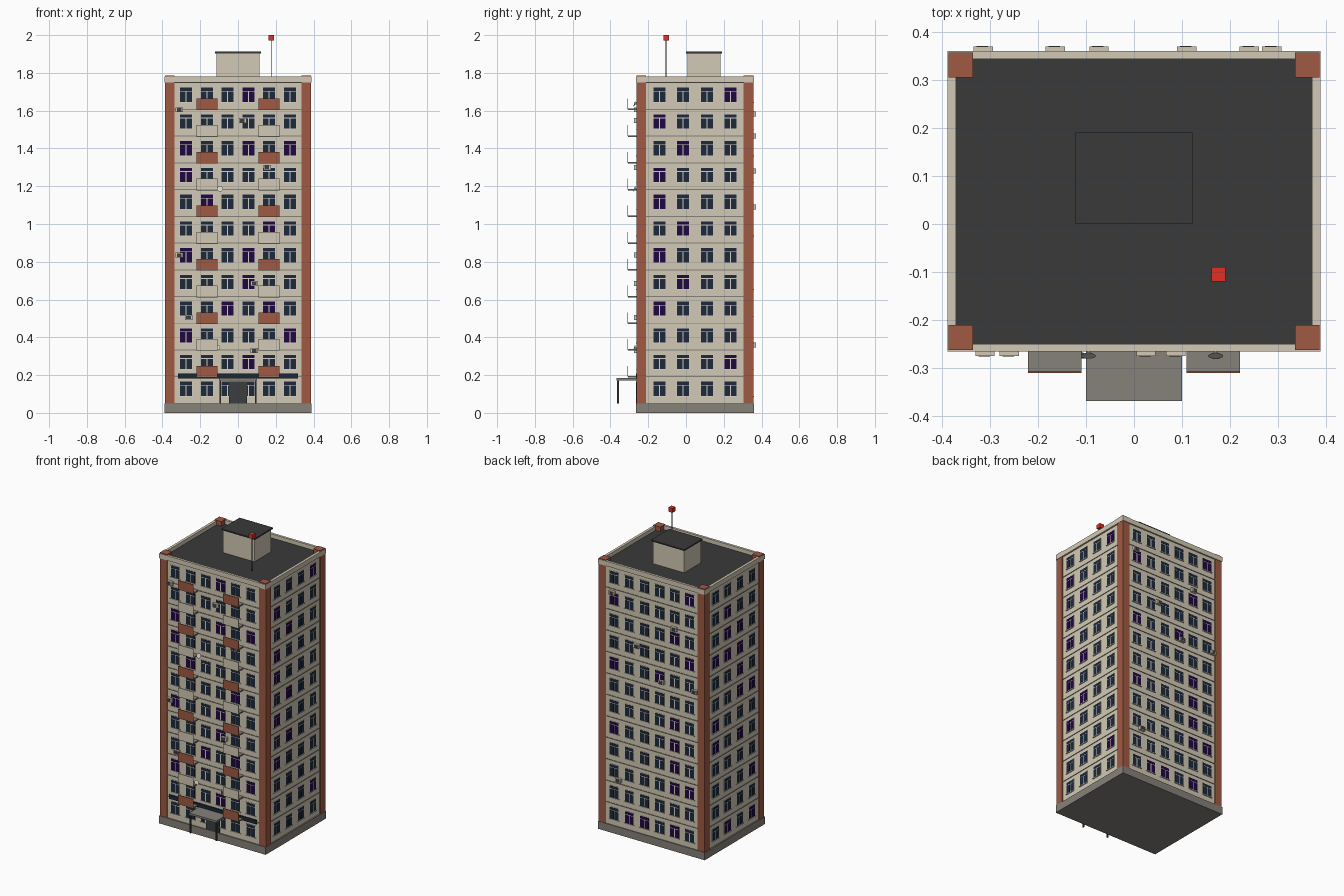
import bpy, bmesh, math, random
from mathutils import Matrix

if "Cube" in bpy.data.objects:
    bpy.data.objects.remove(bpy.data.objects["Cube"])

random.seed(4)

# ---------- colours ----------
COLOURS = {
    "cream_panel": (0.65, 0.59, 0.465), "brick": (0.35, 0.10, 0.055),
    "roof_felt": (0.042, 0.042, 0.042), "concrete": (0.24, 0.22, 0.195),
    "glass": (0.012, 0.022, 0.043), "purple_glass": (0.014, 0.002, 0.052),
    "window_frame": (0.70, 0.66, 0.57), "dark_metal": (0.045, 0.047, 0.05),
    "beacon_red": (0.75, 0.03, 0.016), "sign_navy": (0.011, 0.020, 0.038),
}
for n, c in COLOURS.items():
    m = bpy.data.materials.new(n)
    m.diffuse_color = (*c, 1)
    m.use_nodes = True
    m.node_tree.nodes["Principled BSDF"].inputs["Base Color"].default_value = m.diffuse_color


def add_box(bm, x, y, z, mat=0):
    """Axis-aligned box from three (a, b) ranges."""
    size = [abs(r[1] - r[0]) for r in (x, y, z)]
    mid = [(r[0] + r[1]) / 2 for r in (x, y, z)]
    mtx = Matrix.Translation(mid) @ Matrix.Diagonal((*size, 1))
    verts = bmesh.ops.create_cube(bm, size=1, matrix=mtx)["verts"]
    for f in {f for v in verts for f in v.link_faces}:
        f.material_index = mat


def finish(name, bm, *mats):
    me = bpy.data.meshes.new(name)
    bm.to_mesh(me)
    bm.free()
    for m in mats:
        me.materials.append(bpy.data.materials[m])
    ob = bpy.data.objects.new(name, me)
    bpy.context.collection.objects.link(ob)
    return ob


def boxes(name, mat, *ranges):
    bm = bmesh.new()
    for r in ranges:
        add_box(bm, *r)
    return finish(name, bm, mat)


# ---------- main dimensions ----------
WX, YF, YB = 0.38, -0.258, 0.353          # wall planes
YM = (YF + YB) / 2
Z0, FH, FLOORS = 0.05, 0.1415, 12
ZT = Z0 + FH * FLOORS

WALLS = {  # maps (along, outward) to x, y
    "front": lambda u, d: (u, YF - d),
    "back": lambda u, d: (u, YB + d),
    "right": lambda u, d: (WX + d, YM + u),
    "left": lambda u, d: (-WX - d, YM + u),
}


def wall_box(bm, wall, u, d, z, mat=0):
    (xa, ya), (xb, yb) = WALLS[wall](u[0], d[0]), WALLS[wall](u[1], d[1])
    add_box(bm, (xa, xb), (ya, yb), z, mat)


# ---------- main masses ----------
boxes("plinth", "concrete", ((-0.3885, 0.3885), (-0.266, 0.36), (0, Z0)))
boxes("tower_walls", "cream_panel", ((-WX, WX), (YF, YB), (Z0, ZT - 0.002)))
boxes("roof_deck", "roof_felt", ((-0.373, 0.373), (-0.252, 0.346), (ZT - 0.01, ZT + 0.006)))
boxes("corner_pillars", "brick", *[
    ((s * 0.335, s * 0.3865), y, (Z0, 1.785))
    for s in (-1, 1) for y in ((-0.262, -0.2105), (0.3055, 0.357))])
boxes("parapet", "cream_panel",
      ((-0.3885, 0.3885), (-0.266, -0.25), (ZT, 1.78)),
      ((-0.3885, 0.3885), (0.344, 0.36), (ZT, 1.78)),
      ((-0.3885, -0.371), (-0.25, 0.344), (ZT, 1.78)),
      ((0.371, 0.3885), (-0.25, 0.344), (ZT, 1.78)))
boxes("floor_bands", "concrete", *[
    ((-WX - 0.003, WX + 0.003), (YF - 0.003, YB + 0.003),
     (Z0 + i * FH - 0.0025, Z0 + i * FH + 0.0025)) for i in range(1, FLOORS)])

# ---------- windows ----------
# purple panes by floor, ground first
PURPLE = {
    "front": ["", "3", "05", "24", "3", "03", "4", "1", "0", "035", "", "3"],
    "right": ["", "3", "", "0", "1", "0", "1", "0", "0", "1", "0", "3"],
}
for wall, step, cols in (("front", 0.11, 6), ("back", 0.11, 6),
                         ("right", 0.1255, 4), ("left", 0.1255, 4)):
    bm = bmesh.new()
    for i in range(FLOORS):
        zb = Z0 + i * FH + 0.04
        for c in range(cols):
            u = (c - (cols - 1) / 2) * step
            if wall in PURPLE:
                lit = str(c) in PURPLE[wall][i]
            else:
                lit = random.random() < 0.2
            g = 2 if lit else 1
            wall_box(bm, wall, (u - 0.034, u + 0.034), (-0.002, 0.002), (zb - 0.002, zb + 0.077))
            wall_box(bm, wall, (u - 0.036, u + 0.036), (-0.002, 0.006), (zb - 0.005, zb - 0.001))
            wall_box(bm, wall, (u - 0.032, u + 0.032), (0, 0.003), (zb + 0.058, zb + 0.075), g)
            for s in (-1, 1):
                wall_box(bm, wall, (u + s * 0.003, u + s * 0.032), (0, 0.003), (zb, zb + 0.054), g)
    finish(wall + "_windows", bm, "window_frame", "glass", "purple_glass")

# ---------- balconies ----------
slabs, panels = [], bmesh.new()
for i in range(1, FLOORS):
    z = Z0 + i * FH
    for cx in (-0.165, 0.165):
        x = (cx - 0.056, cx + 0.056)
        slabs.append((x, (-0.308, YF), (z - 0.004, z + 0.004)))
        add_box(panels, x, (-0.310, -0.306), (z, z + 0.058), i % 2)
boxes("balcony_slabs", "concrete", *slabs)
finish("balcony_panels", panels, "cream_panel", "brick")

# ---------- entrance ----------
boxes("entrance_canopy", "concrete", ((-0.1, 0.1), (-0.369, YF), (0.172, 0.185)))
boxes("canopy_posts", "dark_metal", *[
    ((s * 0.09, s * 0.099), (-0.364, -0.355), (Z0, 0.173)) for s in (-1, 1)])
boxes("entrance_door", "dark_metal", ((-0.048, 0.048), (-0.266, YF), (Z0, 0.165)))
boxes("entrance_fascia", "sign_navy", ((-0.318, 0.318), (-0.266, YF), (0.182, 0.208)))

# ---------- air conditioners ----------
UNITS = {
    "front": [(-0.31, 1.605), (0.025, 1.547), (0.155, 1.30), (-0.31, 0.835),
              (-0.26, 0.505), (0.087, 0.685), (0.087, 0.33)],
    "back": [(0.287, 1.583), (-0.164, 1.465), (0.11, 1.28), (-0.073, 1.09),
             (-0.314, 1.09), (0.24, 0.36)],
}
for wall, spots in UNITS.items():
    bm = bmesh.new()
    for u, z in spots:
        wall_box(bm, wall, (u - 0.02, u + 0.02), (0, 0.0165), (z - 0.013, z + 0.013))
        wall_box(bm, wall, (u - 0.014, u + 0.01), (0.01, 0.018), (z - 0.009, z + 0.009), 1)
    finish(wall + "_air_conditioners", bm, "cream_panel", "dark_metal")

# ---------- satellite dishes ----------
bm = bmesh.new()
for x, z in ((-0.095, 1.185), (0.17, 1.635), (-0.11, 0.345)):
    tilt = Matrix.Translation((x, -0.272, z)) @ Matrix.Rotation(math.radians(70), 4, "X")
    bmesh.ops.create_cone(bm, cap_ends=True, segments=12, radius1=0.006, radius2=0.016,
                          depth=0.006, matrix=tilt)
    add_box(bm, (x - 0.002, x + 0.002), (-0.272, YF), (z - 0.002, z + 0.002))
finish("satellite_dishes", bm, "window_frame")

# ---------- roof house and mast ----------
boxes("roof_house", "cream_panel", ((-0.114, 0.114), (0.008, 0.182), (ZT, 1.905)))
boxes("roof_house_cap", "roof_felt", ((-0.122, 0.122), (0.001, 0.191), (1.903, 1.912)))
bm = bmesh.new()
bmesh.ops.create_cone(bm, cap_ends=True, segments=8, radius1=0.0025, radius2=0.0025,
                      depth=0.225, matrix=Matrix.Translation((0.176, -0.105, 1.8625)))
finish("mast", bm, "dark_metal")
boxes("beacon", "beacon_red", ((0.161, 0.191), (-0.12, -0.09), (1.972, 2.0)))
